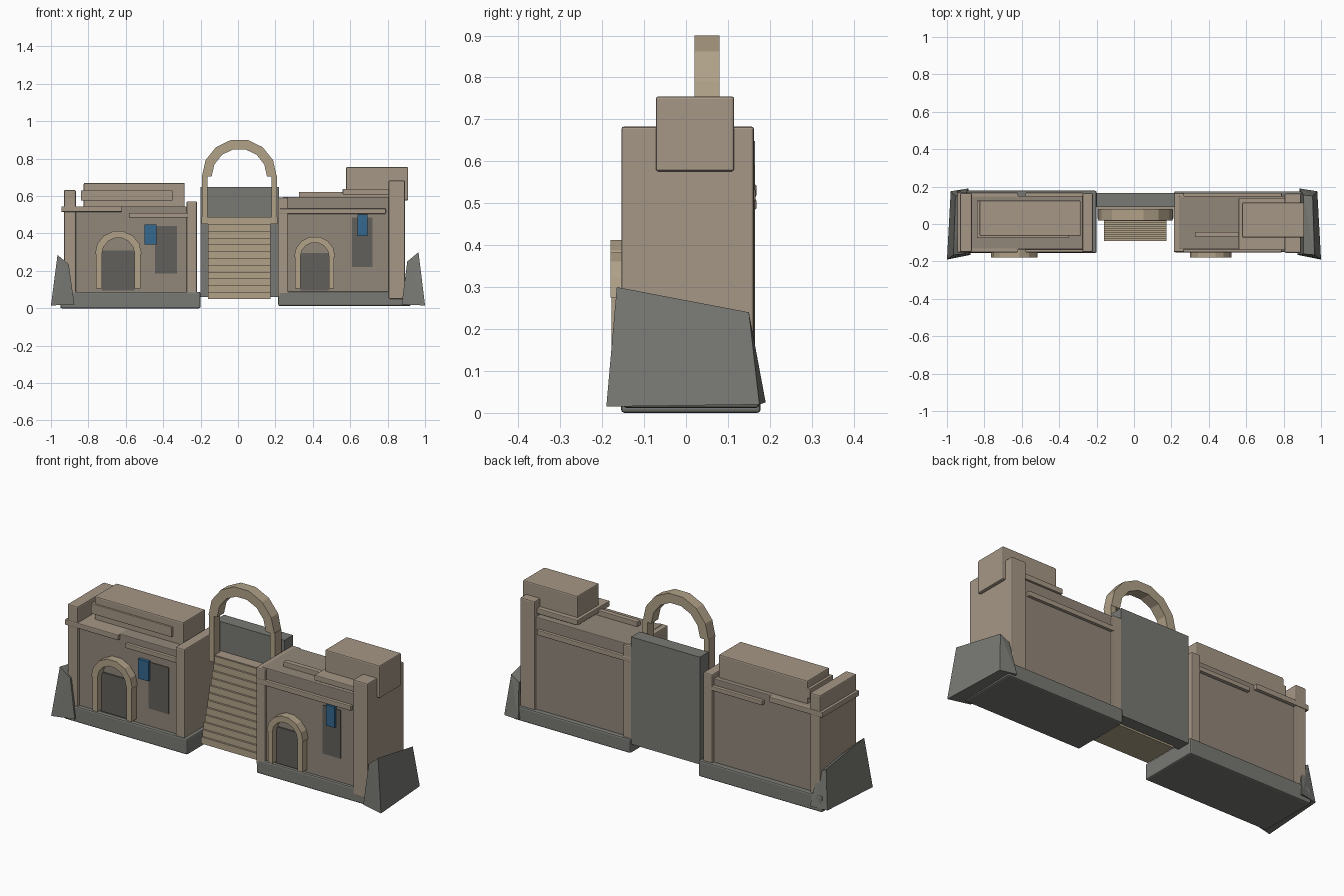
import bpy, bmesh, math

if "Cube" in bpy.data.objects:
    bpy.data.objects.remove(bpy.data.objects["Cube"])


def material(name, rgb):
    m = bpy.data.materials.new(name)
    m.diffuse_color = (*rgb, 1)
    m.use_nodes = True
    m.node_tree.nodes["Principled BSDF"].inputs["Base Color"].default_value = m.diffuse_color
    return m


STONE = material("sandstone", (0.38, 0.31, 0.24))
WALL = material("wall_plaster", (0.29, 0.245, 0.195))
TRIM = material("light_trim", (0.44, 0.36, 0.25))
DARK = material("dark_stone", (0.19, 0.19, 0.175))
SHADE = material("shaded_opening", (0.12, 0.115, 0.105))
BLUE = material("blue_cloth", (0.035, 0.14, 0.28))


def finish(name, bm, mat):
    bmesh.ops.recalc_face_normals(bm, faces=bm.faces)
    me = bpy.data.meshes.new(name)
    bm.to_mesh(me)
    bm.free()
    ob = bpy.data.objects.new(name, me)
    bpy.context.collection.objects.link(ob)
    me.materials.append(mat)
    return ob


def box(name, x, y, z, mat=STONE, bevel=0.0):
    """Box given by (min, max) ranges, with optional softened edges."""
    bm = bmesh.new()
    bmesh.ops.create_cube(bm, size=1)
    for v in bm.verts:
        v.co = [r[0] if c < 0 else r[1] for c, r in zip(v.co, (x, y, z))]
    ob = finish(name, bm, mat)
    if bevel:
        mod = ob.modifiers.new("soft_edges", 'BEVEL')
        mod.width, mod.segments = bevel, 2
    return ob


def arch(name, cx, cz, outer, inner, y, segs=7, rise=1.0):
    """Half ring in the xz plane, extruded along y."""
    bm = bmesh.new()
    rings = []
    for i in range(segs + 1):
        a = math.pi * i / segs
        s, c = math.sin(a) * rise, math.cos(a)
        rings.append([bm.verts.new((cx + r * c, yy, cz + r * s))
                      for r, yy in ((outer, y[0]), (outer, y[1]),
                                    (inner, y[1]), (inner, y[0]))])
    for a, b in zip(rings, rings[1:]):
        for k in range(4):
            bm.faces.new((a[k], a[(k + 1) % 4], b[(k + 1) % 4], b[k]))
    bm.faces.new(rings[0])
    bm.faces.new(rings[-1])
    return finish(name, bm, TRIM)


def buttress(name, side, front_h, back_h):
    """Tapered corner block leaning on an outer end wall."""
    bm = bmesh.new()
    pts = [(1.0, -0.19, 0.015), (0.875, -0.165, 0.02),
           (0.885, 0.19, 0.025), (0.98, 0.175, 0.02),
           (0.965, -0.165, front_h), (0.905, -0.16, front_h - 0.05),
           (0.905, 0.155, back_h - 0.03), (0.955, 0.15, back_h)]
    for x, y, z in pts:
        bm.verts.new((side * x, y, z))
    bmesh.ops.convex_hull(bm, input=bm.verts)
    finish(name, bm, DARK)


def doorway(side, cx, half, z0, spring, rise):
    """Arched surround with jambs and a shaded door."""
    arch(side + "_door_arch", cx, spring, half, half * 0.7, (-0.18, -0.13), rise=rise)
    for s, n in ((-1, "left"), (1, "right")):
        xs = sorted((cx + s * half * 0.95, cx + s * half * 0.7))
        box(f"{side}_door_{n}_jamb", xs, (-0.178, -0.13), (z0, spring), TRIM)
    box(side + "_door", (cx - half * 0.7, cx + half * 0.7), (-0.142, -0.13),
        (z0 - 0.01, spring + 0.02), SHADE)


FULL = (-0.15, 0.165)
BODY = (-0.135, 0.15)

# left building
box("left_base", (-0.95, -0.2), (-0.155, 0.178), (0.0, 0.088), DARK, 0.008)
box("left_walls", (-0.9, -0.24), BODY, (0.08, 0.545), WALL, 0.004)
box("left_outer_post", (-0.93, -0.867), FULL, (0.02, 0.632), STONE, 0.006)
box("left_inner_post", (-0.275, -0.22), FULL, (0.08, 0.572), STONE, 0.006)
box("left_upper_ledge", (-0.945, -0.62), (-0.152, 0.168), (0.515, 0.545), STONE, 0.004)
box("left_lower_ledge", (-0.58, -0.27), (-0.152, 0.168), (0.485, 0.51), STONE, 0.004)
box("left_roof_block", (-0.825, -0.285), (-0.065, 0.125), (0.53, 0.67), STONE, 0.006)
box("left_roof_strip", (-0.84, -0.35), (-0.075, 0.125), (0.575, 0.63), STONE, 0.003)
doorway("left", -0.64, 0.125, 0.105, 0.29, 1.0)
box("left_banner", (-0.50, -0.437), (-0.152, -0.13), (0.34, 0.447), BLUE)
box("left_window", (-0.445, -0.325), (-0.139, -0.13), (0.185, 0.44), SHADE)

# right building
box("right_base", (0.215, 0.925), (-0.15, 0.175), (0.012, 0.09), DARK, 0.008)
box("right_walls", (0.24, 0.86), BODY, (0.08, 0.595), WALL, 0.004)
box("right_inner_post", (0.213, 0.268), FULL, (0.06, 0.592), STONE, 0.006)
box("right_outer_post", (0.805, 0.893), (-0.154, 0.162), (0.05, 0.683), STONE, 0.006)
box("right_ledge", (0.22, 0.79), (-0.152, 0.166), (0.505, 0.533), STONE, 0.004)
box("right_roof_plank", (0.325, 0.6), (-0.07, -0.042), (0.585, 0.622), STONE, 0.003)
box("right_roof_slab", (0.56, 0.83), (-0.14, 0.14), (0.608, 0.638), STONE, 0.004)
box("right_roof_block", (0.578, 0.91), (-0.072, 0.115), (0.576, 0.755), STONE, 0.006)
doorway("right", 0.41, 0.11, 0.105, 0.275, 1.0)
box("right_banner", (0.64, 0.692), (-0.152, -0.13), (0.387, 0.50), BLUE)
box("right_window", (0.61, 0.718), (-0.139, -0.13), (0.22, 0.485), SHADE)

# gate between the buildings
box("gate_back_panel", (-0.2, 0.218), (0.09, 0.165), (0.06, 0.648), DARK)
box("gate_landing", (-0.195, 0.21), (0.03, 0.1), (0.45, 0.488), STONE)
arch("gate_arch", 0.007, 0.705, 0.2, 0.148, (0.02, 0.08))
for x0, n in ((-0.193, "left"), (0.178, "right")):
    box(f"gate_{n}_post", (x0, x0 + 0.03), (0.025, 0.078), (0.45, 0.71), TRIM)

# steep stairway
STEPS = 12
for i in range(STEPS):
    box(f"stair_{i + 1}", (-0.16, 0.175), (-0.09 + i * 0.0105, 0.1),
        (0.05 + i * 0.435 / STEPS, 0.05 + (i + 1) * 0.435 / STEPS), TRIM)

# end buttresses
buttress("left_buttress", -1, 0.285, 0.23)
buttress("right_buttress", 1, 0.3, 0.24)
